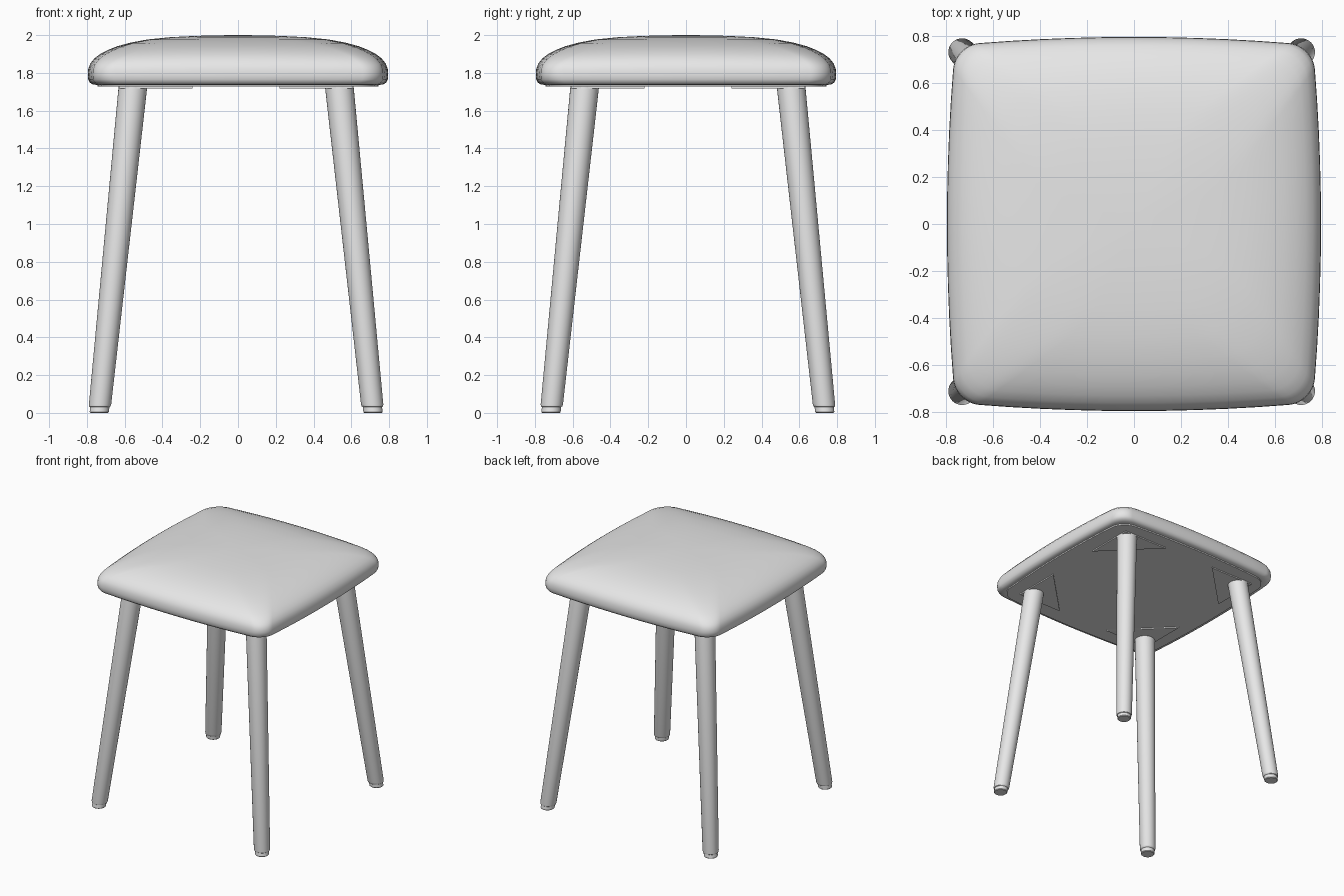
import bpy, bmesh, math

if "Cube" in bpy.data.objects:
    bpy.data.objects.remove(bpy.data.objects["Cube"])

grey = bpy.data.materials.new("light grey")
grey.diffuse_color = (0.8, 0.8, 0.8, 1)
grey.use_nodes = True
grey.node_tree.nodes["Principled BSDF"].inputs["Base Color"].default_value = grey.diffuse_color

OX, OY = -0.01, 0.01   # small offset of the leg frame under the seat


def finish(bm, name, angle=40):
    bmesh.ops.recalc_face_normals(bm, faces=bm.faces)
    me = bpy.data.meshes.new(name)
    bm.to_mesh(me)
    bm.free()
    ob = bpy.data.objects.new(name, me)
    bpy.context.collection.objects.link(ob)
    me.materials.append(grey)
    bpy.ops.object.select_all(action='DESELECT')
    ob.select_set(True)
    bpy.context.view_layer.objects.active = ob
    bpy.ops.object.shade_smooth_by_angle(angle=math.radians(angle))
    return ob


def loft(name, rings, peak=None, angle=40):
    """Skin a stack of closed rings; cap flat, or with a fan to a peak."""
    bm = bmesh.new()
    loops = [[bm.verts.new(p) for p in ring] for ring in rings]
    n = len(loops[0])
    for a, b in zip(loops, loops[1:]):
        for i in range(n):
            j = (i + 1) % n
            bm.faces.new((a[i], a[j], b[j], b[i]))
    bm.faces.new(loops[0][::-1])
    if peak:
        top = bm.verts.new(peak)
        for i in range(n):
            bm.faces.new((loops[-1][i], loops[-1][(i + 1) % n], top))
    else:
        bm.faces.new(loops[-1])
    return finish(bm, name, angle)


def circle(cx, cy, z, r, n=32):
    return [(cx + r * math.cos(2 * math.pi * i / n),
             cy + r * math.sin(2 * math.pi * i / n), z) for i in range(n)]


def cushion_ring(h, z):
    """Rounded square with bowed sides; h is the half width at mid side."""
    b = h * 0.76 / 0.795
    r = min(0.1 + 0.3 * (0.795 - h), 0.5 * h)
    pts = []
    for q in range(4):
        ca, sa = math.cos(q * math.pi / 2), math.sin(q * math.pi / 2)
        quarter = [(b, -(b - r) + 2 * (b - r) * i / 10) for i in range(10)]
        quarter += [(b - r + r * math.cos(i * math.pi / 16),
                     b - r + r * math.sin(i * math.pi / 16)) for i in range(8)]
        for x, y in quarter:
            x, y = (x * (1 + 0.046 * (1 - (y / b) ** 2)),
                    y * (1 + 0.046 * (1 - (x / b) ** 2)))
            drop = 0.02 * (x * y / 0.57) ** 2 * max(0, (z - 1.8) / 0.2)
            pts.append((x * ca - y * sa, x * sa + y * ca, z - drop))
    return pts


# Padded seat
profile = [(0.75, 1.737), (0.768, 1.738), (0.784, 1.748), (0.793, 1.765),
           (0.795, 1.79), (0.793, 1.82), (0.782, 1.85), (0.76, 1.877),
           (0.73, 1.9), (0.69, 1.921), (0.64, 1.941), (0.57, 1.96),
           (0.48, 1.977), (0.36, 1.989), (0.22, 1.996), (0.1, 1.999)]
loft("seat_cushion", [cushion_ring(h, z) for h, z in profile], (0, 0, 2.0))

# Thin panel closing the underside
loft("seat_base", [cushion_ring(0.745, 1.727), cushion_ring(0.745, 1.745)])

for sx, side in ((-1, "left"), (1, "right")):
    for sy, end in ((-1, "front"), (1, "back")):
        tag = f"{end}_{side}"

        def axis(z):
            d = 0.725 - 0.179 * z / 1.73
            return OX + sx * d, OY + sy * d

        # Splayed tapering leg with a softened lower rim
        loft("leg_" + tag, [circle(*axis(z), z, r) for z, r in
                            ((0.03, 0.05), (0.034, 0.056), (0.045, 0.059),
                             (1.735, 0.076))])
        # Floor glide
        loft("foot_" + tag, [circle(*axis(z), z, r) for z, r in
                             ((0, 0.046), (0.005, 0.051), (0.032, 0.051))])
        # Triangular mounting plate
        corners = ((0.62, 0.62), (0.62, 0.23), (0.23, 0.62))
        loft("mounting_plate_" + tag,
             [[(OX + sx * x, OY + sy * y, z) for x, y in corners]
              for z in (1.718, 1.728)])
